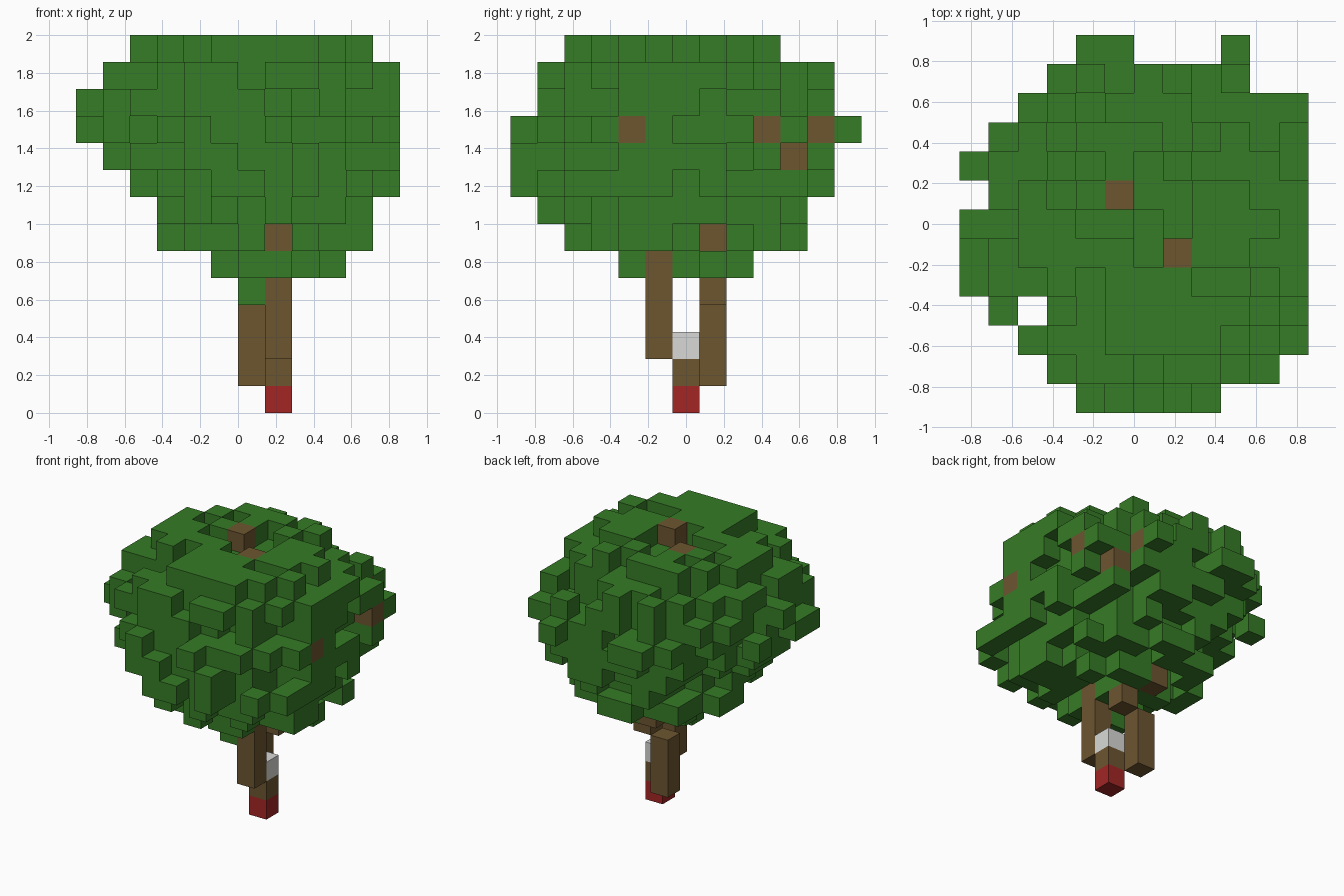
import bpy, bmesh, random
from mathutils import Vector

if "Cube" in bpy.data.objects:
    bpy.data.objects.remove(bpy.data.objects["Cube"], do_unlink=True)

random.seed(11)
CELL = 1 / 7
NX, NY = 12, 13
DIRS = [Vector(d) for d in ((1, 0, 0), (-1, 0, 0), (0, 1, 0), (0, -1, 0), (0, 0, 1), (0, 0, -1))]

# Canopy extent per layer: first/last cell in x, first/last cell in y
LAYERS = {
    5: (5, 9, 4, 8), 6: (3, 10, 2, 10), 7: (3, 10, 1, 10), 8: (2, 11, 0, 11),
    9: (1, 11, 0, 11), 10: (0, 11, 0, 12), 11: (0, 11, 1, 11),
    12: (1, 11, 1, 11), 13: (2, 10, 2, 9),
}
# Plan outline: first/last x cell for each y row
ROWS = [(4, 8), (3, 10), (2, 11), (1, 11), (0, 11), (0, 11), (0, 11),
        (1, 11), (0, 11), (1, 11), (2, 11), (3, 10), (4, 9)]
PLAN = {(i, j) for j, (a, b) in enumerate(ROWS) for i in range(a, b + 1)}
PLAN -= {(2, 3), (6, 12), (7, 12), (8, 12)}


def roundness(i, j, k):
    """Below 1 inside the rounded outline of a layer."""
    a, b, c, d = LAYERS[k]
    u = (2 * i - a - b) / (b - a + 1)
    v = (2 * j - c - d) / (d - c + 1)
    return u * u + v * v


def in_layer(i, j, k):
    a, b, c, d = LAYERS[k]
    return a <= i <= b and c <= j <= d


# Full canopy volume, then one leaf block for each plan cell still empty
leaves = {(i, j, k) for (i, j) in PLAN for k in LAYERS
          if in_layer(i, j, k) and roundness(i, j, k) < 1}
filled = {(i, j) for i, j, k in leaves}
for i, j in sorted(PLAN - filled):
    options = [k for k in LAYERS if in_layer(i, j, k)]
    if options:
        leaves.add((i, j, min(options, key=lambda k: roundness(i, j, k))))
leaves.add((6, 5, 4))

# Trunk columns, branches and branch tips
wood = {(7, 6, 1), (7, 7, 4), (6, 8, 5), (7, 4, 6)}
wood |= {(7, 5, k) for k in range(2, 6)}
wood |= {(6, 7, k) for k in range(1, 4)}
wood |= {(x, y, k) for x, y in ((5, 7), (7, 5)) for k in (11, 12, 13)}
side_tips = {(11, 4, 10), (11, 9, 10), (10, 10, 9), (9, 11, 10), (7, 7, 6)}
wood |= side_tips

# Leaves that wrap the branch tips, so only their ends show
wrap = {(x, y, z + s) for x, y, z in side_tips for s in (-1, 1)}
wrap |= {(11, 3, 10), (11, 5, 10), (11, 10, 10)}
wrap |= {(7, 4, 13), (8, 5, 13), (5, 8, 13), (4, 7, 13)}
leaves |= wrap

# Leave the branch ends uncovered
for x, y, z in side_tips | {(7, 5, 5)}:
    leaves -= {(i, y, z) for i in range(x, NX)}
leaves -= {(7, j, 6) for j in range(5)}
leaves -= {(6, 7, 13), (6, 5, 13), (6, 6, 13), (11, 8, 10)}
leaves -= wood


def is_exposed(c, cells):
    return any(tuple(int(n) for n in Vector(c) + d) not in cells for d in DIRS)


def keeps_outline(c):
    """True when another leaf block backs this one along every axis."""
    for axis in range(3):
        o = [n for n in range(3) if n != axis]
        if not any(l != c and all(l[n] == c[n] for n in o) for l in leaves):
            return False
    return True


# Knock random blocks out of the outer shell for a ragged canopy
shell = sorted(c for c in leaves - wrap if is_exposed(c, leaves | wood) and c[2] > 4)
random.shuffle(shell)
for c in shell:
    if random.random() < 0.38 and keeps_outline(c):
        leaves.remove(c)


def material(name, colour):
    m = bpy.data.materials.new(name)
    m.use_nodes = True
    rgba = (*colour, 1)
    m.diffuse_color = rgba
    bsdf = next(n for n in m.node_tree.nodes if n.type == 'BSDF_PRINCIPLED')
    bsdf.inputs["Base Color"].default_value = rgba
    bsdf.inputs["Roughness"].default_value = 0.9
    return m


def block_object(name, cells, occupied, mat):
    """Flat-faced blocks, with only the faces that are not covered."""
    bm = bmesh.new()
    for c in sorted(cells):
        centre = Vector(c) + Vector((0.5, 0.5, 0.5))
        for d in DIRS:
            if tuple(int(n) for n in Vector(c) + d) in occupied:
                continue
            s = Vector((d.y, d.z, d.x)) * 0.5
            t = d.cross(s)
            mid = centre + d * 0.5
            corners = (mid - s - t, mid + s - t, mid + s + t, mid - s + t)
            bm.faces.new([bm.verts.new(((p.x - NX / 2) * CELL, (p.y - NY / 2) * CELL, p.z * CELL))
                          for p in corners])
    bmesh.ops.remove_doubles(bm, verts=bm.verts, dist=0.001)
    mesh = bpy.data.meshes.new(name)
    bm.to_mesh(mesh)
    bm.free()
    mesh.materials.append(mat)
    bpy.context.collection.objects.link(bpy.data.objects.new(name, mesh))


# Build the parts
base, band = {(7, 6, 0)}, {(7, 6, 2)}
occupied = leaves | wood | base | band
block_object("canopy", leaves, occupied, material("leaf green", (0.037, 0.2, 0.02)))
block_object("trunk", wood, occupied, material("bark brown", (0.153, 0.092, 0.03)))
block_object("trunk_base", base, occupied, material("dark red", (0.36, 0.019, 0.018)))
block_object("trunk_band", band, occupied, material("pale grey", (0.69, 0.7, 0.68)))
